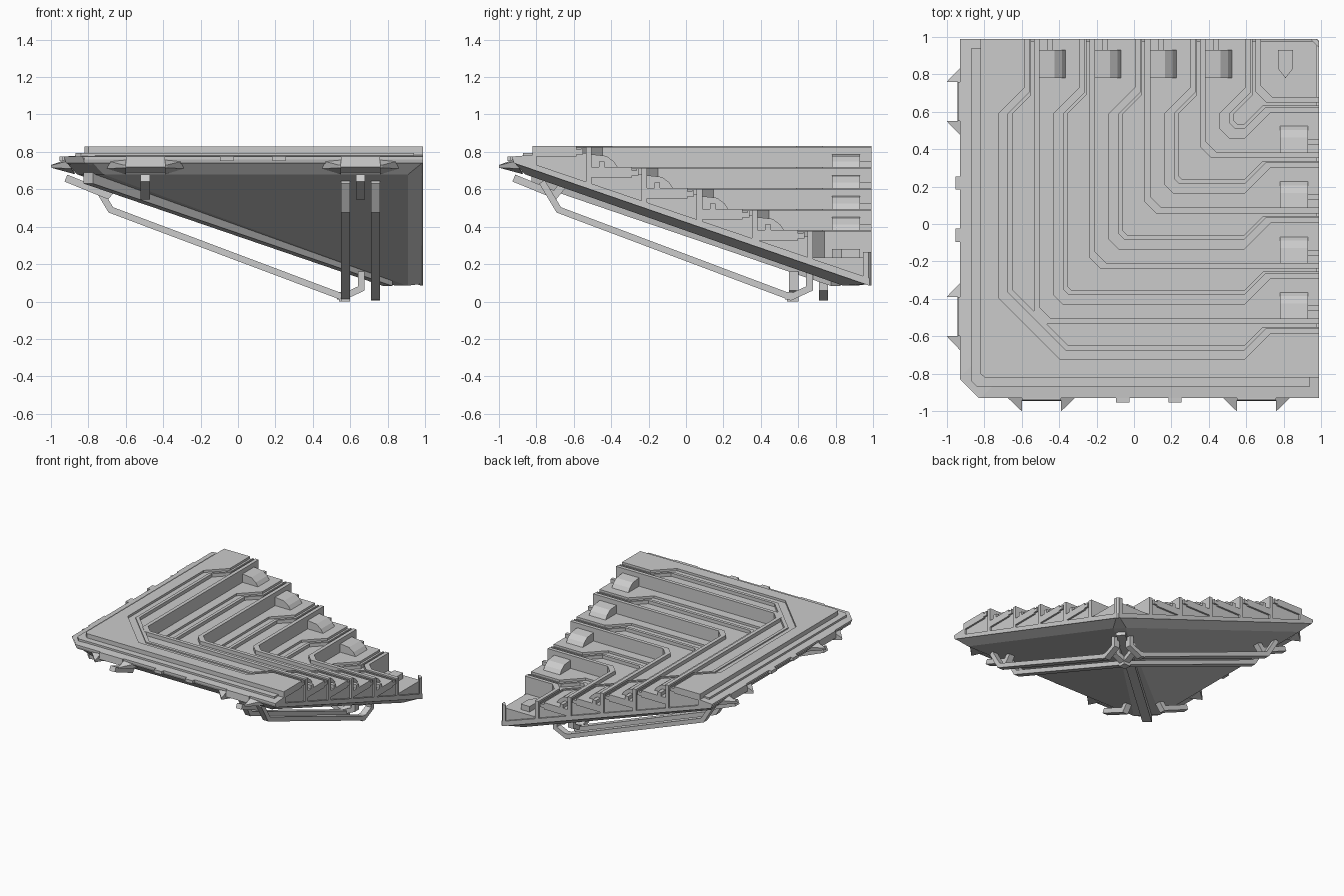
import bpy, bmesh
from mathutils import Vector

if "Cube" in bpy.data.objects:
    bpy.data.objects.remove(bpy.data.objects["Cube"])

E = 0.99                                    # open ends of both wings


def make(name, bm):
    bmesh.ops.remove_doubles(bm, verts=bm.verts, dist=1e-5)
    bmesh.ops.recalc_face_normals(bm, faces=bm.faces)
    me = bpy.data.meshes.new(name)
    bm.to_mesh(me)
    bm.free()
    ob = bpy.data.objects.new(name, me)
    bpy.context.collection.objects.link(ob)
    return ob


def l_path(o, c, e=E):
    """L-shaped line at offset o with a chamfered corner."""
    c = min(c, (e - o) * 0.9)
    return [(e, o), (o + c, o), (o, o + c), (o, e)]


def bent_path(o, c, shift):
    """L-shaped line whose two ends jog inward by shift."""
    half = [(E, o + shift), (0.59 + shift, o + shift), (0.59, o), (o + c, o)]
    return half + [(y, x) for x, y in reversed(half)]


def sweep(name, profile, c=0.07):
    """Closed profile of (offset, z, end) swept around the L."""
    bm = bmesh.new()
    rows = [[bm.verts.new((x, y, z)) for x, y in l_path(o, c, e)] for o, z, e in profile]
    n = len(rows)
    for i in range(n):
        a, b = rows[i], rows[(i + 1) % n]
        for k in range(3):
            bm.faces.new((a[k], a[k + 1], b[k + 1], b[k]))
    for k in (0, 3):
        bm.faces.new([r[k] for r in rows])
    return make(name, bm)


def prism(name, pts, z0, z1):
    """Plan outline extruded from z0 to z1."""
    bm = bmesh.new()
    f = bm.faces.new([bm.verts.new((x, y, z0)) for x, y in pts])
    r = bmesh.ops.extrude_face_region(bm, geom=[f])
    for v in r["geom"]:
        if isinstance(v, bmesh.types.BMVert):
            v.co.z = z1
    return make(name, bm)


def both_wings(name, loops):
    """Loft consecutive vertex loops, once per wing (x and y swapped)."""
    for wing in ("front", "left"):
        bm = bmesh.new()
        rows = [[bm.verts.new(p if wing == "front" else (p[1], p[0], p[2])) for p in lp]
                for lp in loops]
        for a, b in zip(rows, rows[1:]):
            n = len(a)
            for k in range(n):
                bm.faces.new((a[k], a[(k + 1) % n], b[(k + 1) % n], b[k]))
        bm.faces.new(rows[0])
        bm.faces.new(rows[-1])
        make(wing + "_" + name, bm)


def block(name, x0, x1, y0, y1, z0, z1):
    both_wings(name, [[(x0, y0, z), (x1, y0, z), (x1, y1, z), (x0, y1, z)] for z in (z0, z1)])


def yz_shape(name, x0, x1, pts):
    """yz outline extruded along x, on both wings."""
    both_wings(name, [[(x, y, z) for y, z in pts] for x in (x0, x1)])


def tube(name, x0, x1, path, t):
    """Square bar following a yz path."""
    path = [Vector(p) for p in path]
    loops = []
    for i, p in enumerate(path):
        d1 = (p - path[i - 1]).normalized() if i else (path[1] - p).normalized()
        d2 = (path[i + 1] - p).normalized() if i < len(path) - 1 else d1
        n = Vector((-(d1 + d2).y, (d1 + d2).x)).normalized()
        n *= t / 2 / max(0.5, n.dot(Vector((-d1.y, d1.x))))
        a, b = p + n, p - n
        loops.append([(x0, *a), (x1, *a), (x1, *b), (x0, *b)])
    both_wings(name, loops)


def slab_top(o):
    return 0.78 - (o + 0.93) * 0.342


# sloping support slab with its bevelled underside
sweep("support_slab", [(-0.93, 0.775, E), (0.98, 0.125, E), (0.98, 0.085, E),
                       (-0.92, 0.74, E)], 0.1)
sweep("slab_underside", [(-0.92, 0.745, E), (0.975, 0.095, E), (0.84, 0.085, 0.91),
                         (-0.86, 0.68, 0.91)], 0.14)
# flat outer rim
sweep("outer_rim", [(-0.93, 0.76, E), (-0.93, 0.775, E), (-0.80, 0.785, E),
                    (-0.80, 0.72, E)], 0.11)
sweep("rim_step", [(-0.87, 0.76, 0.94), (-0.87, 0.795, 0.94), (-0.78, 0.795, 0.94),
                   (-0.78, 0.76, 0.94)], 0.03)

# stepped terraces: body, retaining wall, raised deck, ledge and kerb
walls = [-0.515 + 0.296 * i for i in range(6)]
for i, w in enumerate(walls):
    back = walls[i - 1] if i else -0.82
    top = 0.83 - 0.112 * i
    low = top - 0.035
    c = 0.07 if i else 0.02
    sweep(f"terrace_body_{i}", [(back, low, 0.975), (w, low, 0.975),
                                (w, slab_top(w) - 0.02, 0.975),
                                (back, slab_top(back) - 0.02, 0.975)], c)
    sweep(f"terrace_wall_{i}", [(w - 0.02, top - 0.005, E), (w + 0.01, top - 0.005, E),
                                (w + 0.01, slab_top(w) - 0.02, E),
                                (w - 0.02, slab_top(w) - 0.02, E)], 0.06)
    if i == 5:
        continue
    outer = l_path(back, c)
    corner = 0.05 if i else 0.33
    deck = bent_path(w - 0.21, corner, 0.14)
    ledge = bent_path(w - 0.16, corner - 0.02, 0.115)
    lip = bent_path(w - 0.135, corner - 0.03, 0.10)
    prism(f"terrace_deck_{i}", outer + deck[::-1], low - 0.02, top)
    prism(f"terrace_ledge_{i}", deck + ledge[::-1], low - 0.01, top - 0.018)
    prism(f"terrace_kerb_{i}", ledge + lip[::-1], low - 0.01, top - 0.008)

# entrance boxes near the wing ends, one per terrace
for i, w in enumerate(walls[:4]):
    f = 0.83 - 0.112 * (i + 1)
    yz_shape(f"entrance_box_{i}", 0.78, 0.93,
             [(w, f), (w + 0.15, f), (w + 0.13, f + 0.03), (w + 0.09, f + 0.06), (w, f + 0.07)])
    block(f"entrance_step_{i}", 0.93, E, w + 0.05, w + 0.08, f, f + 0.03)
prism("corner_box", [(0.77, 0.93), (0.77, 0.83), (0.81, 0.78), (0.85, 0.83), (0.85, 0.93)], 0.22, 0.28)

# brackets with pointed fins under the rim, each with a hanger bar
for n, (a, b) in enumerate(((-0.60, -0.39), (0.55, 0.76))):
    m = (a + b) / 2
    yz_shape(f"rim_bracket_{n}", a, b, [(-0.94, 0.775), (-0.945, 0.72), (-0.88, 0.69),
                                        (-0.80, 0.70), (-0.80, 0.775)])
    for x, s in ((a, -1), (b, 1)):
        base = [(x, -0.915, 0.76), (x, -0.87, 0.68), (x + s * 0.10, -0.89, 0.71),
                (x + s * 0.09, -0.915, 0.75)]
        tip = [(x, -1.0, 0.73), (x, -0.998, 0.715), (x + s * 0.012, -0.99, 0.715),
               (x + s * 0.012, -0.99, 0.73)]
        both_wings(f"bracket_fin_{n}", [base, tip])
    tube(f"hanger_bar_{n}", m - 0.025, m + 0.025,
         [(-0.92, 0.66), (-0.70, 0.57), (-0.66, 0.62)], 0.04)
for n, x in enumerate((-0.06, 0.22)):
    block(f"rim_nub_{n}", x - 0.035, x + 0.035, -0.955, -0.90, 0.75, 0.775)

# underslung truss bars
truss = [(-0.77, 0.64), (-0.68, 0.49), (0.56, 0.024), (0.66, 0.07), (0.66, 0.16)]
for n, x in enumerate((0.575, 0.735)):
    tube(f"truss_bar_{n}", x - 0.025, x + 0.025, truss, 0.035)
block("truss_foot", 0.55, 0.60, 0.54, 0.60, 0.0, 0.04)
block("truss_foot_outer", 0.71, 0.76, 0.53, 0.57, 0.01, 0.05)

# diagonal keel beneath the corner
bm = bmesh.new()
rows = []
for p in (-0.80, 0.80):
    z = slab_top(p)
    rows.append([bm.verts.new((p + s * 0.025, p - s * 0.025, z - d))
                 for s, d in ((-1, 0.04), (1, 0.04), (1, 0.105), (-1, 0.105))])
for k in range(4):
    bm.faces.new((rows[0][k], rows[0][k - 1], rows[1][k - 1], rows[1][k]))
bm.faces.new(rows[0])
bm.faces.new(rows[1])
make("corner_keel", bm)
